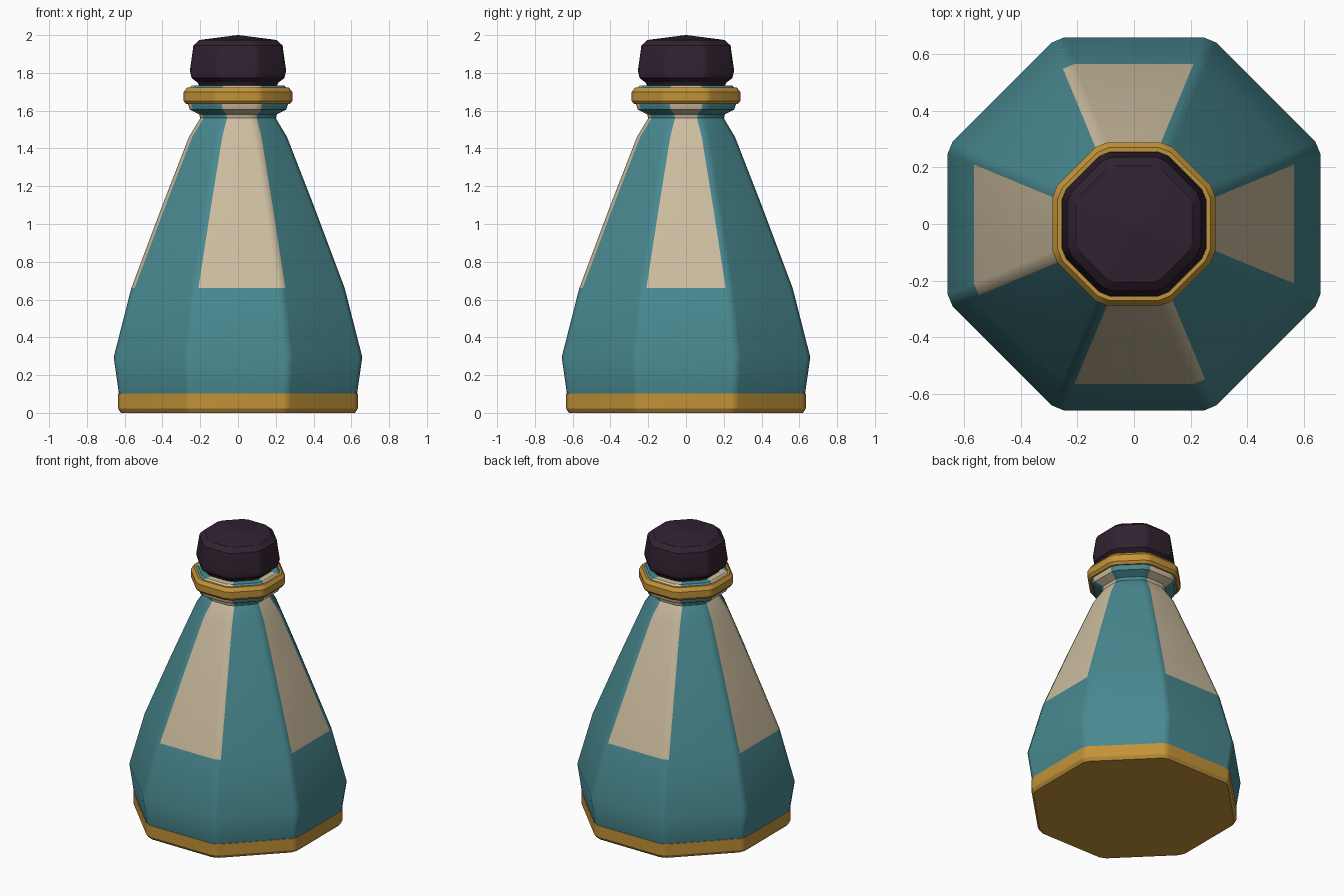
import bpy, bmesh, math

if "Cube" in bpy.data.objects:
    bpy.data.objects.remove(bpy.data.objects["Cube"], do_unlink=True)


def material(name, rgb):
    m = bpy.data.materials.new(name)
    m.use_nodes = True
    m.diffuse_color = (*rgb, 1)
    m.node_tree.nodes["Principled BSDF"].inputs["Base Color"].default_value = (*rgb, 1)
    return m


teal = material("teal glaze", (0.065, 0.25, 0.28))
cream = material("cream panel", (0.61, 0.51, 0.35))
gold = material("gold trim", (0.54, 0.29, 0.04))
dark = material("dark stopper", (0.03, 0.016, 0.03))


def octagon_ring(bm, apothem, z, cut):
    """Octagon with its eight corners chamfered: flat, strip, flat, strip..."""
    half = apothem * math.tan(math.pi / 8)
    h = half - min(cut, half * 0.3)
    ring = []
    for k in range(8):
        c, s = math.cos(k * math.pi / 4), math.sin(k * math.pi / 4)
        for t in (-h, h):
            ring.append(bm.verts.new((apothem * c - t * s, apothem * s + t * c, z)))
    return ring


def loft(name, profile, mats, cut=0.024, closed=False, rule=None):
    bm = bmesh.new()
    rings = [octagon_ring(bm, r, z, cut) for r, z in profile]
    pairs = list(zip(rings, rings[1:]))
    if closed:
        pairs.append((rings[-1], rings[0]))
    else:
        bm.faces.new(rings[0][::-1])
        bm.faces.new(rings[-1])
    for low, high in pairs:
        for j in range(16):
            n = (j + 1) % 16
            f = bm.faces.new((low[j], low[n], high[n], high[j]))
            if rule:
                f.material_index = rule(j, f.calc_center_median().z)
    bmesh.ops.recalc_face_normals(bm, faces=bm.faces)
    mesh = bpy.data.meshes.new(name)
    bm.to_mesh(mesh)
    bm.free()
    for m in mats:
        mesh.materials.append(m)
    ob = bpy.data.objects.new(name, mesh)
    bpy.context.collection.objects.link(ob)
    bpy.ops.object.select_all(action='DESELECT')
    ob.select_set(True)
    bpy.context.view_layer.objects.active = ob
    bpy.ops.object.shade_smooth_by_angle(angle=math.radians(25))
    # Keep the broad faces flat and let the narrow chamfers blend
    w = ob.modifiers.new("weighted normals", 'WEIGHTED_NORMAL')
    w.keep_sharp = True
    return ob


# Bottle body with cream panels on the four axis sides, three with an edge strip
def panel_rule(j, z):
    return int(z > 0.66 and (j % 4 == 0 or j in (5, 9, 13)))


loft("bottle_body",
     [(0.63, 0.1), (0.658, 0.295), (0.565, 0.66), (0.4, 1.1), (0.26, 1.46),
      (0.2, 1.56), (0.205, 1.58), (0.255, 1.605), (0.27, 1.65), (0.265, 1.715),
      (0.245, 1.732), (0.2, 1.735)],
     [teal, cream], rule=panel_rule)

# Gold foot band
loft("foot_band", [(0.62, 0), (0.634, 0.022), (0.634, 0.102), (0.6, 0.102)], [gold])

# Gold ring around the collar
loft("collar_ring",
     [(0.255, 1.635), (0.275, 1.635), (0.288, 1.652), (0.288, 1.698),
      (0.27, 1.722), (0.255, 1.722)], [gold], closed=True)

# Faceted stopper
loft("stopper",
     [(0.2, 1.72), (0.215, 1.75), (0.245, 1.772), (0.255, 1.81), (0.236, 1.945),
      (0.205, 1.974), (0.005, 2.0)], [dark], cut=0.02)
